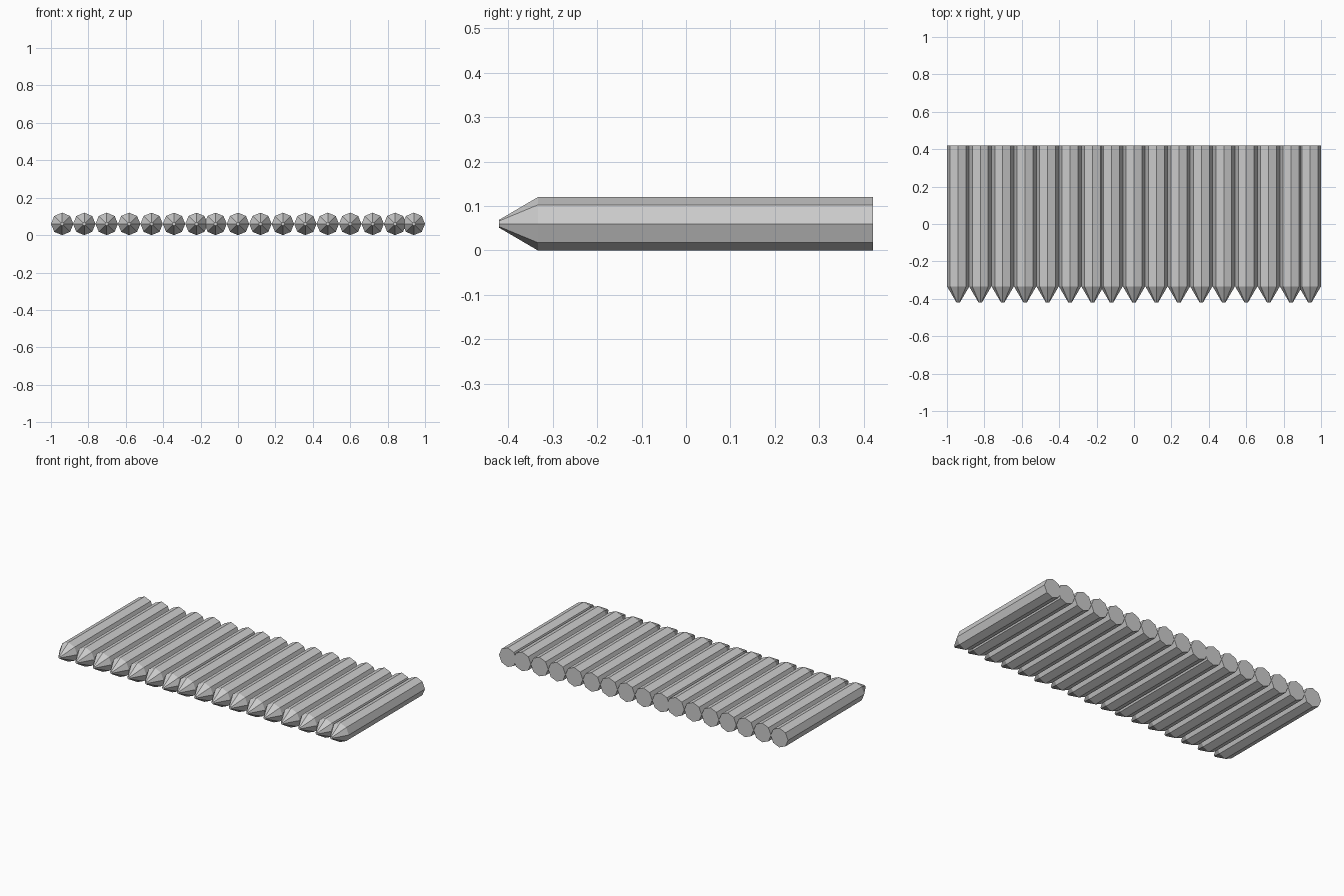
import bpy, bmesh, math

if "Cube" in bpy.data.objects:
    bpy.data.objects.remove(bpy.data.objects["Cube"])

R, TIP_R = 0.06, 0.009            # stake radius and blunt tip radius
SIDES = 8
# (y, radius) rings from sharpened tip to flat back end
PROFILE = [(-0.42, TIP_R), (-0.333, R), (0.42, R)]


def stake_mesh():
    bm = bmesh.new()
    rings = []
    for y, r in PROFILE:
        rings.append([bm.verts.new((r * math.cos(a), y, r * math.sin(a)))
                      for a in (2 * math.pi * i / SIDES for i in range(SIDES))])
    for a, b in zip(rings, rings[1:]):
        for i in range(SIDES):
            j = (i + 1) % SIDES
            bm.faces.new((a[i], a[j], b[j], b[i]))
    # end caps
    bm.faces.new(rings[0])
    bm.faces.new(rings[-1])
    bmesh.ops.recalc_face_normals(bm, faces=bm.faces)
    mesh = bpy.data.meshes.new("stake")
    bm.to_mesh(mesh)
    bm.free()
    return mesh


# Row of stakes: touching, with two slightly overlapping pairs
centres = ([-0.942 + 0.12 * i for i in range(7)]
           + [-0.12 + 0.12 * i for i in range(9)] + [0.94])
centres[0] = -0.94
mesh = stake_mesh()
for n, x in enumerate(centres, 1):
    ob = bpy.data.objects.new(f"stake_{n:02d}", mesh)
    ob.location = (x, 0, R)
    bpy.context.collection.objects.link(ob)
